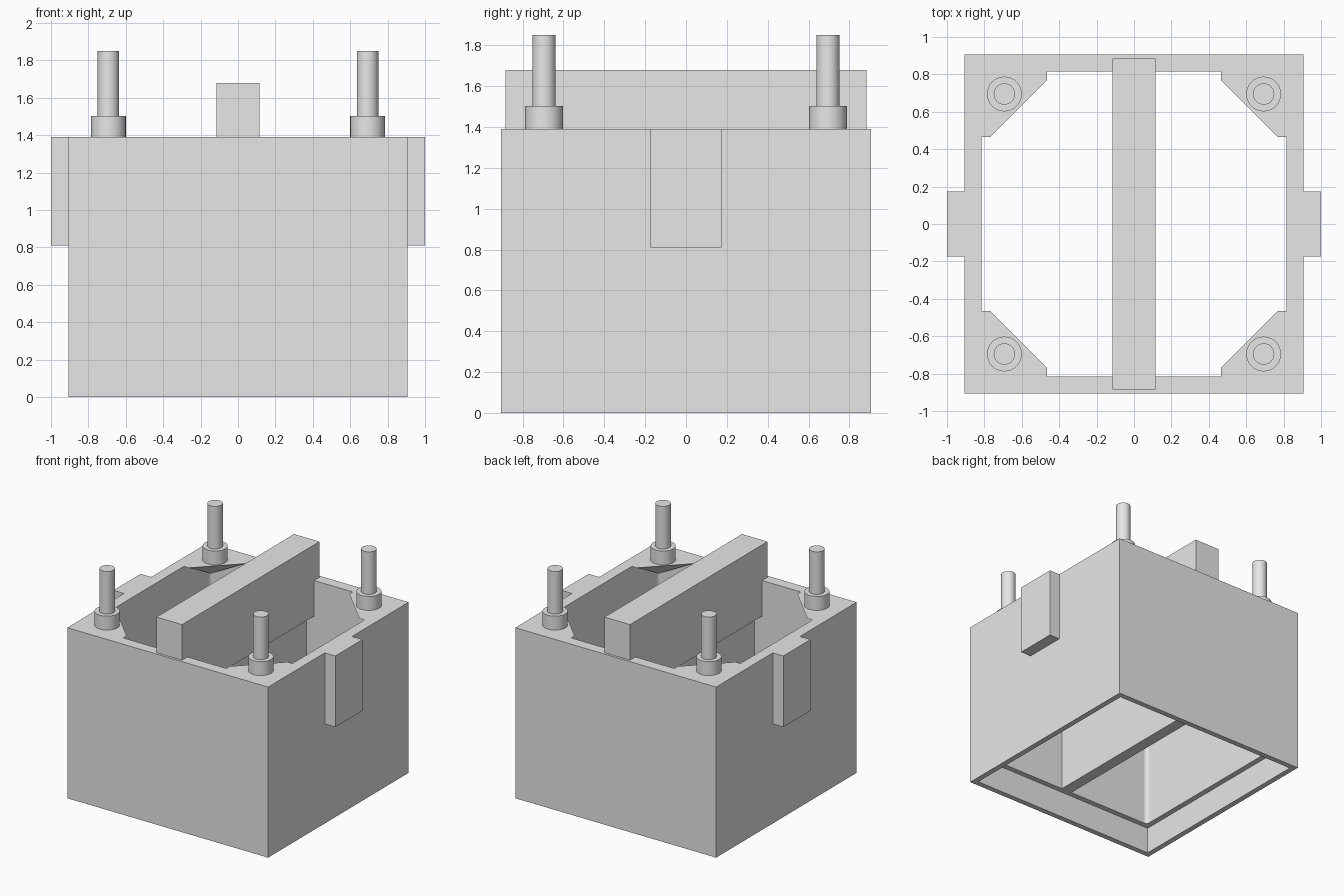
import bpy, bmesh, math

if "Cube" in bpy.data.objects:
    bpy.data.objects.remove(bpy.data.objects["Cube"])

grey = bpy.data.materials.new("light_grey")
grey.diffuse_color = (0.8, 0.8, 0.8, 1)
grey.use_nodes = True
grey.node_tree.nodes["Principled BSDF"].inputs["Base Color"].default_value = grey.diffuse_color

TOP = 1.39       # rim height
OUT = 0.905      # outer half width
INN = 0.815      # inner half width
LIP = 0.86       # half width of the recess under the ledge
LEDGE = 0.22     # ledge height
CORNERS = [(1, 1), (-1, 1), (-1, -1), (1, -1)]


def finish(name, bm):
    bmesh.ops.recalc_face_normals(bm, faces=bm.faces)
    me = bpy.data.meshes.new(name)
    bm.to_mesh(me)
    bm.free()
    me.materials.append(grey)
    ob = bpy.data.objects.new(name, me)
    bpy.context.collection.objects.link(ob)
    return ob


def box(name, x0, x1, y0, y1, z0, z1):
    bm = bmesh.new()
    bmesh.ops.create_cube(bm, size=1)
    for v in bm.verts:
        v.co = ((x0 + x1) / 2 + v.co.x * (x1 - x0),
                (y0 + y1) / 2 + v.co.y * (y1 - y0),
                (z0 + z1) / 2 + v.co.z * (z1 - z0))
    return finish(name, bm)


def lathe(name, x, y, profile, n=32):
    """Stack of rings (radius, z), capped at both ends."""
    bm = bmesh.new()
    rings = [[bm.verts.new((x + r * math.cos(2 * math.pi * i / n),
                            y + r * math.sin(2 * math.pi * i / n), z))
              for i in range(n)] for r, z in profile]
    for a, b in zip(rings, rings[1:]):
        for i in range(n):
            j = (i + 1) % n
            bm.faces.new((a[i], a[j], b[j], b[i])).smooth = True
    bm.faces.new(rings[0])
    bm.faces.new(rings[-1])
    ob = finish(name, bm)
    bpy.ops.object.select_all(action='DESELECT')
    ob.select_set(True)
    bpy.context.view_layer.objects.active = ob
    bpy.ops.object.shade_smooth_by_angle(angle=math.radians(30))
    return ob


# Open square housing: wall section swept around the four corners
section = [(OUT, 0), (OUT, TOP), (INN, TOP), (INN, LEDGE), (LIP, LEDGE), (LIP, 0)]
bm = bmesh.new()
rings = [[bm.verts.new((sx * h, sy * h, z)) for sx, sy in CORNERS] for h, z in section]
for k, a in enumerate(rings):
    b = rings[(k + 1) % len(rings)]
    for i in range(4):
        j = (i + 1) % 4
        bm.faces.new((a[i], a[j], b[j], b[i]))
finish("housing", bm)

# Central divider and the wider handle bar above it
box("divider", -0.048, 0.048, -INN, INN, LEDGE, 1.10)
box("handle_bar", -0.115, 0.115, -0.885, 0.885, 1.10, 1.68)

# Side tabs
for side, s in (("left", -1), ("right", 1)):
    xs = sorted((s * OUT, s * 1.0))
    box("side_tab_" + side, xs[0], xs[1], -0.175, 0.175, 0.81, TOP)

for n, (sx, sy) in enumerate(CORNERS, 1):
    # Tapered corner gusset carrying the peg
    bm = bmesh.new()
    for x, y, z in ((INN, INN, TOP), (INN, 0.465, TOP), (0.77, 0.465, TOP),
                    (0.465, 0.77, TOP), (0.465, INN, TOP), (INN, INN, 1.20)):
        bm.verts.new((sx * x, sy * y, z))
    bmesh.ops.convex_hull(bm, input=bm.verts)
    bmesh.ops.dissolve_limit(bm, angle_limit=0.01, verts=bm.verts, edges=bm.edges)
    finish(f"corner_gusset_{n}", bm)

    # Small concave fillet in the inner corner
    r = 0.03
    pts = [(INN, INN)] + [(INN - r + r * math.cos(a), INN - r + r * math.sin(a))
                          for a in (i * math.pi / 8 for i in range(5))]
    bm = bmesh.new()
    lo, hi = [[bm.verts.new((sx * x, sy * y, z)) for x, y in pts] for z in (LEDGE, 1.25)]
    bm.faces.new(lo)
    bm.faces.new(hi)
    for i in range(len(pts)):
        j = (i + 1) % len(pts)
        bm.faces.new((lo[i], lo[j], hi[j], hi[i]))
    finish(f"corner_fillet_{n}", bm)

    # Peg with collar
    lathe(f"peg_{n}", sx * 0.693, sy * 0.695,
          [(0.093, TOP), (0.093, 1.503), (0.057, 1.503), (0.057, 1.85)])
